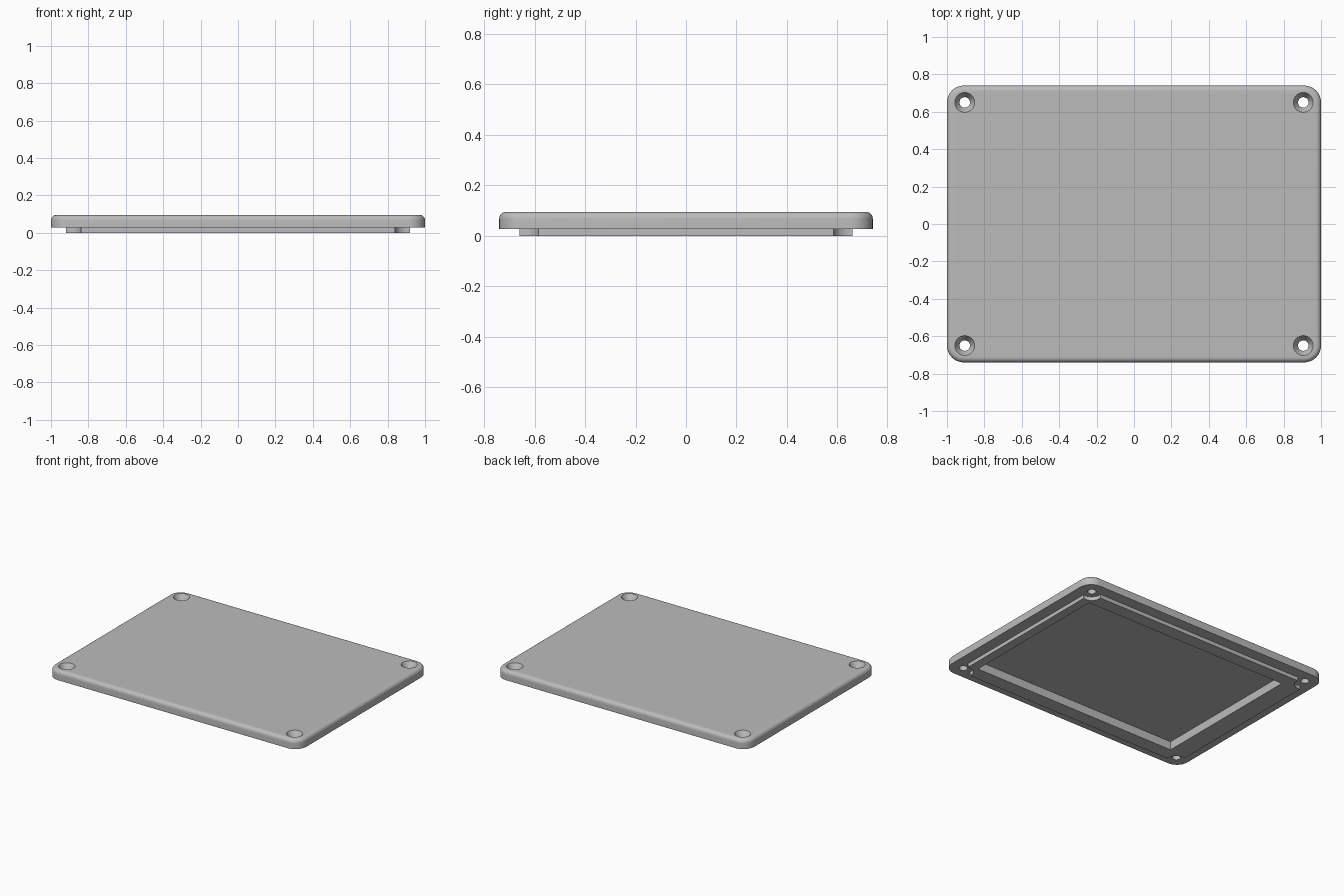
import bpy, bmesh, math

cube = bpy.data.objects.get("Cube")
if cube:
    bpy.data.objects.remove(cube, do_unlink=True)

HOLE_X, HOLE_Y = 0.905, 0.65
BASE, TOP = 0.027, 0.095

grey = bpy.data.materials.new("plain_grey")
grey.use_nodes = True
COLOUR = (0.5, 0.5, 0.5, 1)
grey.diffuse_color = COLOUR
grey.node_tree.nodes["Principled BSDF"].inputs["Base Color"].default_value = COLOUR


def loft(name, rings):
    """Solid skinned through a stack of equal-sized closed rings, bottom first."""
    bm = bmesh.new()
    loops = [[bm.verts.new(p) for p in ring] for ring in rings]
    n = len(loops[0])
    for low, high in zip(loops, loops[1:]):
        for i in range(n):
            j = (i + 1) % n
            bm.faces.new((low[i], low[j], high[j], high[i]))
    bm.faces.new(loops[0][::-1])
    bm.faces.new(loops[-1])
    mesh = bpy.data.meshes.new(name)
    bm.to_mesh(mesh)
    bm.free()
    mesh.materials.append(grey)
    obj = bpy.data.objects.new(name, mesh)
    bpy.context.collection.objects.link(obj)
    return obj


def rounded_ring(hx, hy, r, z, steps=10):
    ring = []
    for q, (sx, sy) in enumerate(((1, 1), (-1, 1), (-1, -1), (1, -1))):
        for i in range(steps + 1):
            a = math.pi / 2 * (q + i / steps)
            ring.append((sx * (hx - r) + r * math.cos(a),
                         sy * (hy - r) + r * math.sin(a), z))
    return ring


def circle(x, y, r, z, n=40):
    return [(x + r * math.cos(math.tau * i / n),
             y + r * math.sin(math.tau * i / n), z) for i in range(n)]


def box_ring(x0, x1, y0, y1, z):
    return [(x0, y0, z), (x1, y0, z), (x1, y1, z), (x0, y1, z)]


def combine(target, tool, operation):
    """Apply a boolean and discard the tool."""
    tool.hide_render = True
    mod = target.modifiers.new("boolean", 'BOOLEAN')
    mod.operation, mod.solver, mod.object = operation, 'EXACT', tool
    bpy.context.view_layer.objects.active = target
    bpy.ops.object.modifier_apply(modifier=mod.name)
    bpy.data.objects.remove(tool, do_unlink=True)


corners = [(sx * HOLE_X, sy * HOLE_Y) for sx in (-1, 1) for sy in (-1, 1)]

# Cover plate with rounded corners and a rounded upper edge
EDGE = 0.027
rings = [rounded_ring(1, 0.74, 0.09, BASE)]
for k in range(7):
    a = math.pi / 2 * k / 6
    inset = EDGE * (1 - math.cos(a))
    rings.append(rounded_ring(1 - inset, 0.74 - inset, 0.09 - inset,
                              TOP - EDGE + EDGE * math.sin(a)))
lid = loft("enclosure_lid", rings)

# Locating lip below, notched around each screw
lip = loft("locating_lip", [box_ring(-0.92, 0.92, -0.66, 0.66, z) for z in (0, 0.05)])
for x, y in corners:
    combine(lip, loft("notch_cutter", [circle(x, y, 0.067, z) for z in (-0.1, 0.2)]),
            'DIFFERENCE')
combine(lid, lip, 'UNION')

# Recess in the underside
combine(lid, loft("recess_cutter",
                  [box_ring(-0.78, 0.855, -0.56, 0.565, z) for z in (-0.1, 0.06)]),
        'DIFFERENCE')

# Countersunk screw holes
for x, y in corners:
    profile = ((0.028, -0.1), (0.028, 0.055), (0.053, TOP), (0.053, 0.2))
    combine(lid, loft("screw_cutter", [circle(x, y, r, z) for r, z in profile]),
            'DIFFERENCE')

# Smooth curved surfaces, keep hard edges
bpy.ops.object.select_all(action='DESELECT')
lid.select_set(True)
bpy.context.view_layer.objects.active = lid
bpy.ops.object.shade_smooth_by_angle(angle=math.radians(30))
